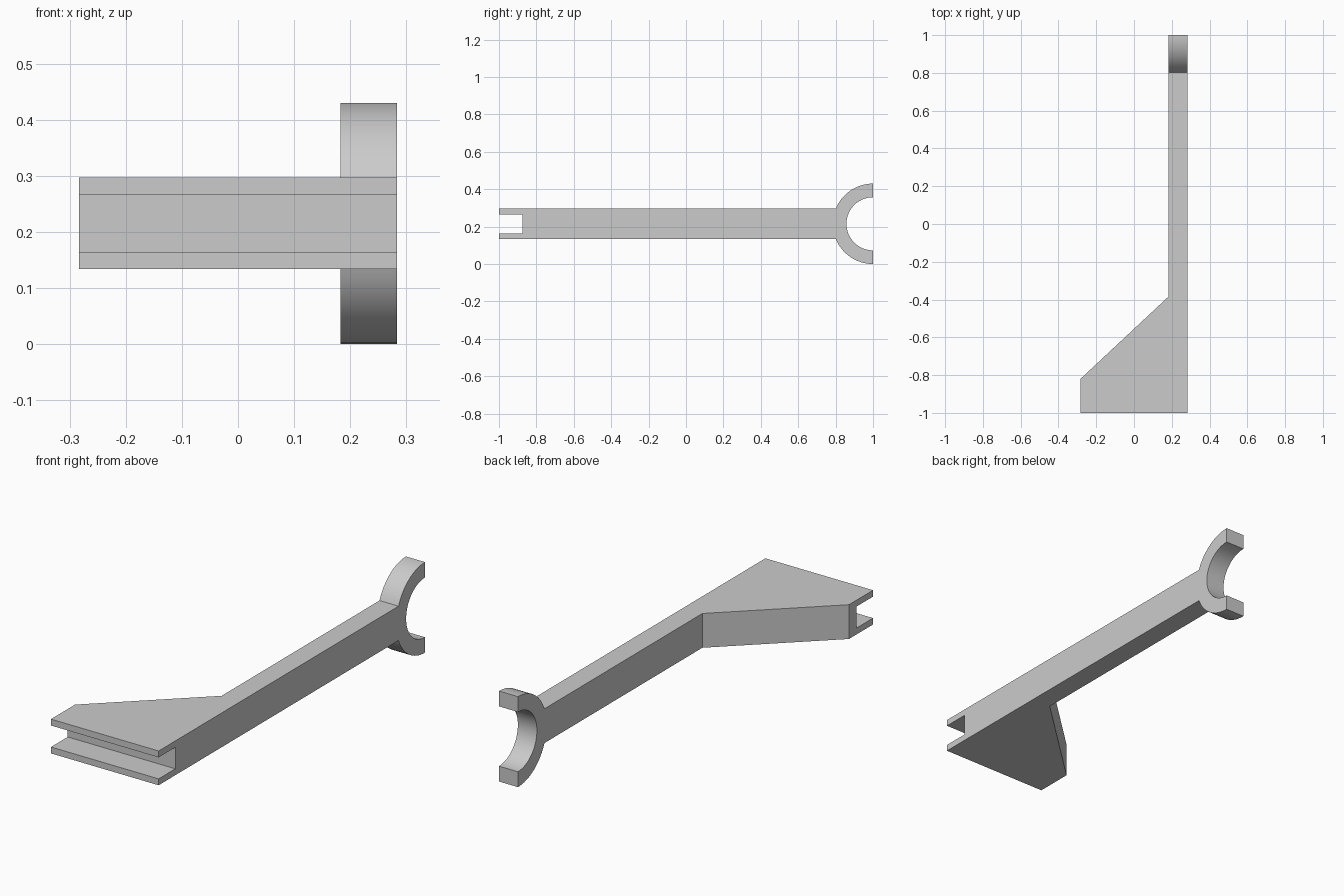
import bpy
import bmesh
import math
from mathutils import Vector

if "Cube" in bpy.data.objects:
    bpy.data.objects.remove(bpy.data.objects["Cube"], do_unlink=True)

HALF_W = 0.283                      # half of the overall width
ARM_X = 0.183                       # inner side of the narrow arm
MID_Z = 0.215                       # centre height of bar and fork
BAR_H, SLOT_H = 0.0815, 0.051       # half heights of bar and slot
SLOT_Y = -0.875                     # back wall of the slot
OUTER, INNER = 0.215, 0.142         # fork radii
SEGMENTS = 32

grey = bpy.data.materials.new("plain_grey")
grey.use_nodes = True
colour = (0.6, 0.6, 0.6, 1)
grey.diffuse_color = colour
grey.node_tree.nodes["Principled BSDF"].inputs["Base Color"].default_value = colour


def extrude_outline(name, points, offset):
    """Solid made by sweeping a closed outline along an offset."""
    bm = bmesh.new()
    face = bm.faces.new([bm.verts.new(p) for p in points])
    swept = bmesh.ops.extrude_face_region(bm, geom=[face])["geom"]
    verts = [v for v in swept if isinstance(v, bmesh.types.BMVert)]
    bmesh.ops.translate(bm, verts=verts, vec=Vector(offset))
    bmesh.ops.recalc_face_normals(bm, faces=bm.faces)
    mesh = bpy.data.meshes.new(name)
    bm.to_mesh(mesh)
    bm.free()
    obj = bpy.data.objects.new(name, mesh)
    bpy.context.collection.objects.link(obj)
    return obj


def arc(radius, start, end, steps):
    """Points (y, z) around the fork centre."""
    angles = [start + (end - start) * i / steps for i in range(steps + 1)]
    return [(1 + radius * math.cos(a), MID_Z + radius * math.sin(a)) for a in angles]


# Side outline: slotted front end, straight bar, half-ring fork at the back
up, down = math.pi / 2, 3 * math.pi / 2
join = math.asin(BAR_H / OUTER)
outline = [(-1, MID_Z - BAR_H), (-1, MID_Z - SLOT_H), (SLOT_Y, MID_Z - SLOT_H),
           (SLOT_Y, MID_Z + SLOT_H), (-1, MID_Z + SLOT_H), (-1, MID_Z + BAR_H)]
outline += arc(OUTER, math.pi - join, up, SEGMENTS // 2)
outline += arc(INNER, up, down, SEGMENTS)
outline += arc(OUTER, down, math.pi + join, SEGMENTS // 2)
bracket = extrude_outline("slotted_fork_bracket", [(-HALF_W, y, z) for y, z in outline],
                          (2 * HALF_W, 0, 0))
bracket.data.materials.append(grey)

# Cut away the side so that only the narrow arm and the flared foot remain
plan = [(ARM_X, -0.384), (ARM_X, 1.1), (-0.4, 1.1), (-0.4, -0.929)]
cutter = extrude_outline("side_cutter", [(x, y, -0.1) for x, y in plan], (0, 0, 0.7))
cutter.hide_render = True
cutter.data.materials.append(grey)
cut = bracket.modifiers.new("side_cut", "BOOLEAN")
cut.operation = "DIFFERENCE"
cut.solver = "EXACT"
cut.object = cutter

bpy.ops.object.select_all(action="DESELECT")
bracket.select_set(True)
bpy.context.view_layer.objects.active = bracket
bpy.ops.object.modifier_apply(modifier=cut.name)
bpy.data.objects.remove(cutter, do_unlink=True)
bpy.ops.object.shade_smooth_by_angle(angle=math.radians(25))
